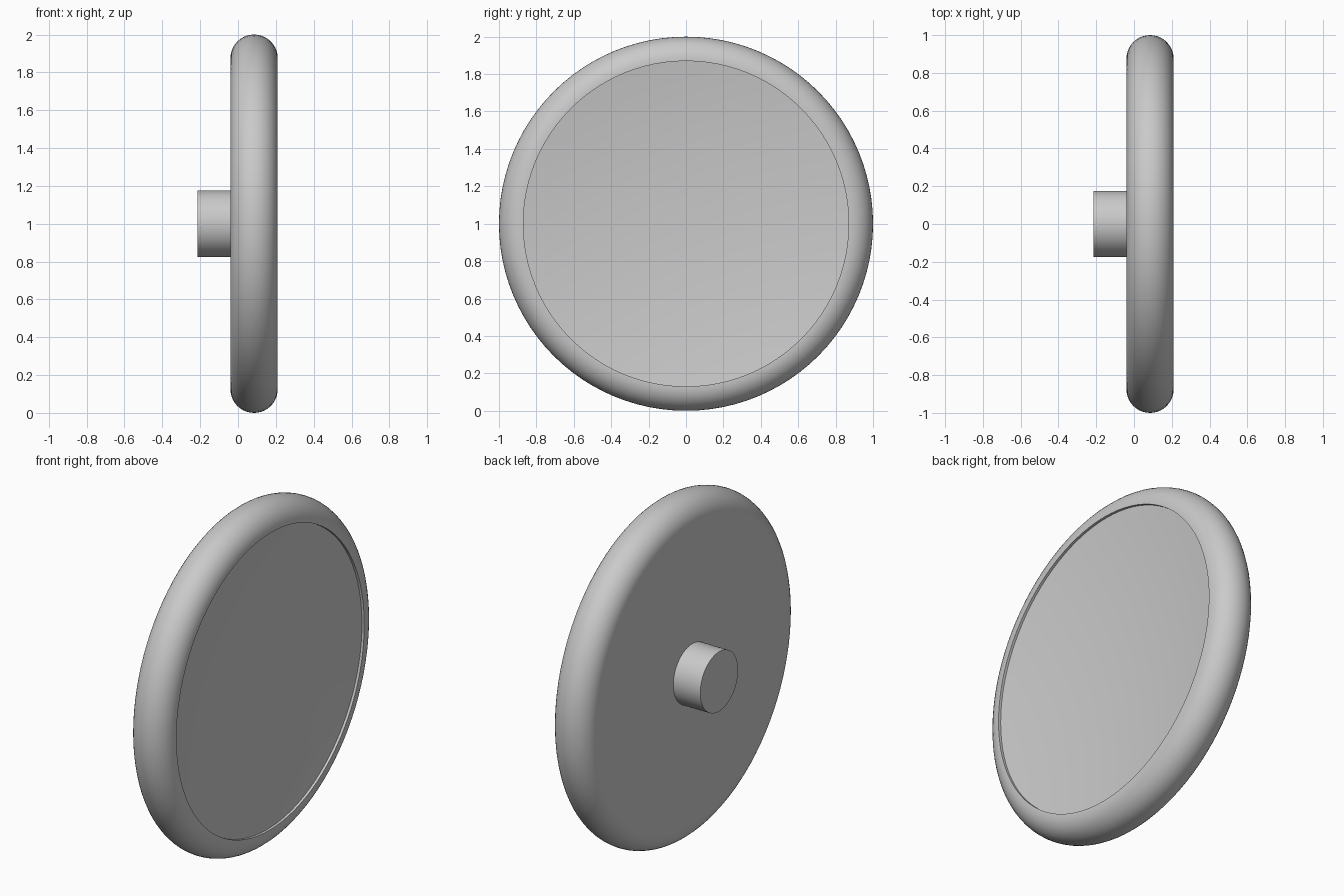
import bpy
import bmesh
from math import cos, sin, pi, radians

cube = bpy.data.objects.get("Cube")
if cube:
    bpy.data.objects.remove(cube, do_unlink=True)

SEGMENTS = 96
BACK, FRONT = -0.04, 0.21
EDGE = (FRONT - BACK) / 2          # radius of the rounded rim
MID = (FRONT + BACK) / 2
GLASS_R, LIP, SAG = 0.87, 0.015, 0.06

grey = bpy.data.materials.new("Light grey")
grey.use_nodes = True
colour = (0.59, 0.59, 0.59, 1)
grey.diffuse_color = colour
grey.node_tree.nodes["Principled BSDF"].inputs["Base Color"].default_value = colour


def lathe(name, profile):
    """Revolve (x, radius) points about the horizontal axis at z = 1."""
    bm = bmesh.new()
    verts = [bm.verts.new((x, 0, 1 + r)) for x, r in profile]
    edges = [bm.edges.new(pair) for pair in zip(verts, verts[1:])]
    bmesh.ops.spin(bm, geom=verts + edges, cent=(0, 0, 1), axis=(1, 0, 0),
                   angle=2 * pi, steps=SEGMENTS, use_duplicate=False)
    bmesh.ops.remove_doubles(bm, verts=bm.verts, dist=0.0001)
    bmesh.ops.recalc_face_normals(bm, faces=bm.faces)
    mesh = bpy.data.meshes.new(name)
    bm.to_mesh(mesh)
    bm.free()
    mesh.materials.append(grey)
    obj = bpy.data.objects.new(name, mesh)
    bpy.context.collection.objects.link(obj)
    bpy.ops.object.select_all(action="DESELECT")
    obj.select_set(True)
    bpy.context.view_layer.objects.active = obj
    bpy.ops.object.shade_smooth_by_angle(angle=radians(35))
    return obj


# Housing: flat back, half-round rim, short lip down to the glass
steps = 20
rim = [(MID - EDGE * cos(pi * i / steps), 1 - EDGE + EDGE * sin(pi * i / steps))
       for i in range(steps + 1)]
glass_edge = FRONT - LIP
lathe("housing", [(BACK, 0)] + rim + [(FRONT, GLASS_R), (glass_edge, GLASS_R)])

# Mirror glass: shallow concave dish, closed behind so it faces outward
rings = 12
dish = [(glass_edge - SAG * (1 - (i / rings) ** 2), GLASS_R * i / rings)
        for i in range(rings + 1)]
hidden = glass_edge - SAG - 0.02
lathe("mirror_glass", dish + [(hidden, GLASS_R), (hidden, 0)])

# Mounting stem on the back
lathe("mounting_stem", [(-0.215, 0), (-0.215, 0.175), (BACK + 0.01, 0.175), (BACK + 0.01, 0)])
